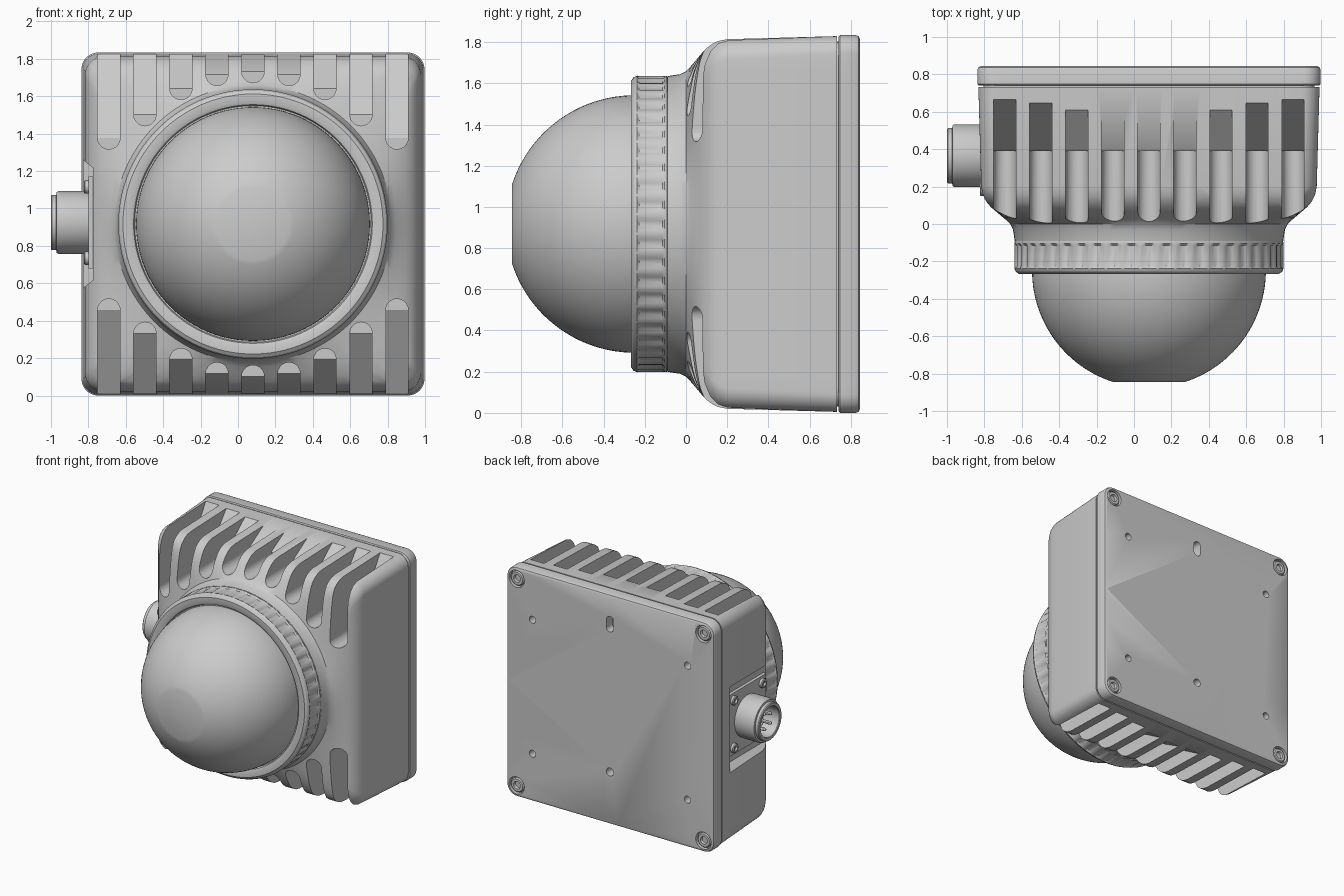
import bpy, bmesh
from math import sin, cos, pi, radians
from mathutils import Vector

if "Cube" in bpy.data.objects:
    bpy.data.objects.remove(bpy.data.objects["Cube"])

CX, CZ = 0.08, 0.917          # axis of the lens and housing


def finish(name, bm, angle=30):
    bmesh.ops.remove_doubles(bm, verts=bm.verts, dist=1e-5)
    bmesh.ops.recalc_face_normals(bm, faces=bm.faces)
    me = bpy.data.meshes.new(name)
    bm.to_mesh(me)
    bm.free()
    ob = bpy.data.objects.new(name, me)
    bpy.context.collection.objects.link(ob)
    smooth(ob, angle)
    return ob


def activate(ob):
    bpy.ops.object.select_all(action='DESELECT')
    ob.select_set(True)
    bpy.context.view_layer.objects.active = ob


def smooth(ob, angle=30):
    activate(ob)
    bpy.ops.object.shade_smooth_by_angle(angle=radians(angle))


def cut(ob, cutter, angle=30):
    cutter.hide_render = True
    activate(ob)
    m = ob.modifiers.new("cut", 'BOOLEAN')
    m.operation, m.solver, m.object = 'DIFFERENCE', 'EXACT', cutter
    bpy.ops.object.modifier_apply(modifier=m.name)
    bpy.data.objects.remove(cutter)
    smooth(ob, angle)


def skin(bm, rings, caps=True):
    """Join equal-length closed rings of points into a tube."""
    vs = [[bm.verts.new(p) for p in r] for r in rings]
    n = len(vs[0])
    for a, b in zip(vs, vs[1:]):
        for i in range(n):
            j = (i + 1) % n
            bm.faces.new((a[i], a[j], b[j], b[i]))
    if caps:
        bm.faces.new(vs[0])
        bm.faces.new(vs[-1])


def section(y, half, r, blend=0.0, circle=0.72):
    """Rounded square in xz, blended towards a circle."""
    pts = []
    for q in range(4):
        a0 = q * pi / 2
        corner = Vector((half - r, half - r))
        arc = [corner + Vector((cos(t), sin(t))) * r for t in (pi / 2 * k / 10 for k in range(11))]
        end = Vector((-(half - r), half))
        side = [arc[-1].lerp(end, k / 24) for k in range(1, 24)]
        for p in arc + side:
            p = p.lerp(p.normalized() * circle, blend)
            pts.append((CX + p.x * cos(a0) - p.y * sin(a0), y, CZ + p.x * sin(a0) + p.y * cos(a0)))
    return pts


def lathe(bm, profile, centre, axis='y', segs=64, mod=None):
    """Revolve (radius, position) points about an x or y axis line."""
    rings = []
    for k, (r, a) in enumerate(profile):
        ring = []
        for i in range(segs):
            t = 2 * pi * i / segs
            rr = max(r, 1e-4) + (mod(k, t) if mod else 0)
            u, v = rr * cos(t) + centre[0], rr * sin(t) + centre[1]
            ring.append((u, a, v) if axis == 'y' else (a, u, v))
        rings.append(ring)
    skin(bm, rings)


def box(bm, lo, hi):
    x0, y0, z0 = lo
    x1, y1, z1 = hi
    skin(bm, [[(x0, y, z0), (x1, y, z0), (x1, y, z1), (x0, y, z1)] for y in (y0, y1)])


# Housing: rounded square that flows into a round neck at the front
bm = bmesh.new()
skin(bm, [section(*s) for s in (
    (0.732, 0.912, 0.09), (0.2, 0.897, 0.10), (0.155, 0.888, 0.11), (0.12, 0.87, 0.12),
    (0.09, 0.845, 0.14), (0.068, 0.82, 0.16, 0.08, 0.81), (0.045, 0.795, 0.2, 0.3, 0.785),
    (0.022, 0.77, 0.25, 0.65, 0.762), (0.0, 0.75, 0.3, 1, 0.742),
    (-0.03, 0.73, 0.3, 1, 0.727), (-0.09, 0.72, 0.3, 1, 0.718))])
housing = finish("housing", bm)

# Cooling slots: nine along the top, mirrored along the bottom
bm = bmesh.new()
ENDS = [0.755, 0.74, 0.665, 0.525, 0.40]      # slot end height above the axis
W = 0.06
for i in range(-4, 5):
    x, e = CX + i * 0.1925, ENDS[abs(i)]
    for s in (1, -1):
        arc = [(x + W * cos(t), CZ + s * (e + W + W * sin(t)))
               for t in (pi + pi * k / 10 for k in range(11))]
        tops = [(x + W, CZ + s * 1.0), (x - W, CZ + s * 1.0)]
        front = [bm.verts.new((p[0], -0.3, p[1])) for p in arc + tops]
        yt = 0.39 + (0.72 - 0.39) * (1.0 - e - W) / (0.91 - e - W)
        back = [bm.verts.new((p[0], 0.39, p[1])) for p in arc] + \
               [bm.verts.new((p[0], yt if abs(i) > 5 else 0.72, p[1])) for p in tops]
        n = len(front)
        bm.faces.new(front)
        bm.faces.new(back[:11])
        bm.faces.new((back[0], back[10], back[11], back[12]))
        for k in range(n):
            j = (k + 1) % n
            bm.faces.new((front[k], front[j], back[j], back[k]))
# Pocket for the side connector, with sloped ends
skin(bm, [[(x, -0.2, CZ - h), (x, 0.63, CZ - h), (x, 0.63, CZ + h), (x, -0.2, CZ + h)]
          for x, h in ((-0.775, 0.30), (-0.87, 0.375))])
cut(housing, finish("slot_cutter", bm))

# Back plate with screw recesses and mounting holes
bm = bmesh.new()
skin(bm, [section(*s) for s in (
    (0.725, 0.885, 0.09), (0.74, 0.885, 0.09), (0.741, 0.91, 0.09), (0.748, 0.917, 0.09),
    (0.825, 0.917, 0.09), (0.838, 0.911, 0.085), (0.845, 0.898, 0.08))])
plate = finish("back_plate", bm)
bm = bmesh.new()
SCREWS = [(CX + sx * 0.825, CZ + sz * 0.825) for sx in (-1, 1) for sz in (-1, 1)]
for c in SCREWS:
    lathe(bm, [(0.068, 0.81), (0.068, 0.9)], c, segs=32)
for sx in (-1, 1):
    for sz in (-1, 1):
        lathe(bm, [(0.028, 0.77), (0.028, 0.9)], (CX + sx * 0.685, CZ + sz * 0.535), segs=24)
lathe(bm, [(0.032, 0.77), (0.032, 0.9)], (CX, 0.42), segs=24)
skin(bm, [[(CX + 0.032 * cos(t), y, 1.6 + 0.032 * sin(t) + (0.03 if sin(t) > 0 else -0.03))
           for t in (2 * pi * (k + 0.5) / 24 for k in range(24))] for y in (0.77, 0.9)])
cut(plate, finish("hole_cutter", bm))

# Corner screws with hexagonal sockets
for n, c in enumerate(SCREWS):
    bm = bmesh.new()
    lathe(bm, [(0, 0.80), (0.058, 0.80), (0.058, 0.832), (0.05, 0.84), (0.03, 0.84),
               (0.026, 0.82), (0, 0.82)], c, segs=24)
    finish(f"plate_screw_{n + 1}", bm)

# Scalloped clamping ring
bm = bmesh.new()
GRIP = {4, 5}
lathe(bm, [(0.62, -0.085), (0.70, -0.085), (0.717, -0.092), (0.72, -0.105), (0.72, -0.115),
           (0.72, -0.225), (0.72, -0.237), (0.712, -0.255), (0.695, -0.267), (0.655, -0.267),
           (0.638, -0.26), (0.632, -0.245), (0.62, -0.245)], (CX, CZ), segs=288,
      mod=lambda k, t: -0.012 * (0.5 + 0.5 * cos(48 * t)) if k in GRIP else 0)
finish("clamp_ring", bm)

# Dome window with a small flat at the front
R, Y0 = 0.625, -0.25
bm = bmesh.new()
prof = [(0, -0.1), (R - 0.005, -0.1)]
a_end = 1.257
prof += [(R * cos(a_end * k / 28), Y0 - R * sin(a_end * k / 28)) for k in range(29)]
prof += [(0, prof[-1][1])]
lathe(bm, prof, (CX, CZ), segs=96)
finish("dome", bm)

# Side connector: flange, hollow barrel, pins and flange screws
CY, CZC = 0.365, 0.925
bm = bmesh.new()
box(bm, (-0.80, CY - 0.235, CZC - 0.245), (-0.76, CY + 0.235, CZC + 0.245))
finish("connector_flange", bm)
bm = bmesh.new()
lathe(bm, [(0, -0.77), (0.165, -0.77), (0.165, -0.81), (0.168, -0.82), (0.168, -0.96), (0.162, -0.97),
           (0.148, -0.972), (0.148, -0.994), (0.142, -1.0), (0.122, -1.0), (0.118, -0.995),
           (0.118, -0.86), (0, -0.86)], (CY, CZC), 'x', 64)
finish("connector_barrel", bm)
bm = bmesh.new()
for k in range(5):
    t = 2 * pi * k / 5
    r = 0.065
    lathe(bm, [(0, -0.85), (0.013, -0.85), (0.013, -0.965), (0.007, -0.975), (0, -0.975)],
          (CY + r * cos(t), CZC + r * sin(t)), 'x', 12)
finish("connector_pins", bm)
bm = bmesh.new()
for sy in (-1, 1):
    for sz in (-1, 1):
        lathe(bm, [(0, -0.79), (0.036, -0.79), (0.036, -0.818), (0.03, -0.824), (0.018, -0.824),
                   (0.016, -0.81), (0, -0.81)], (CY + sy * 0.18, CZC + sz * 0.19), 'x', 20)
finish("connector_screws", bm)
